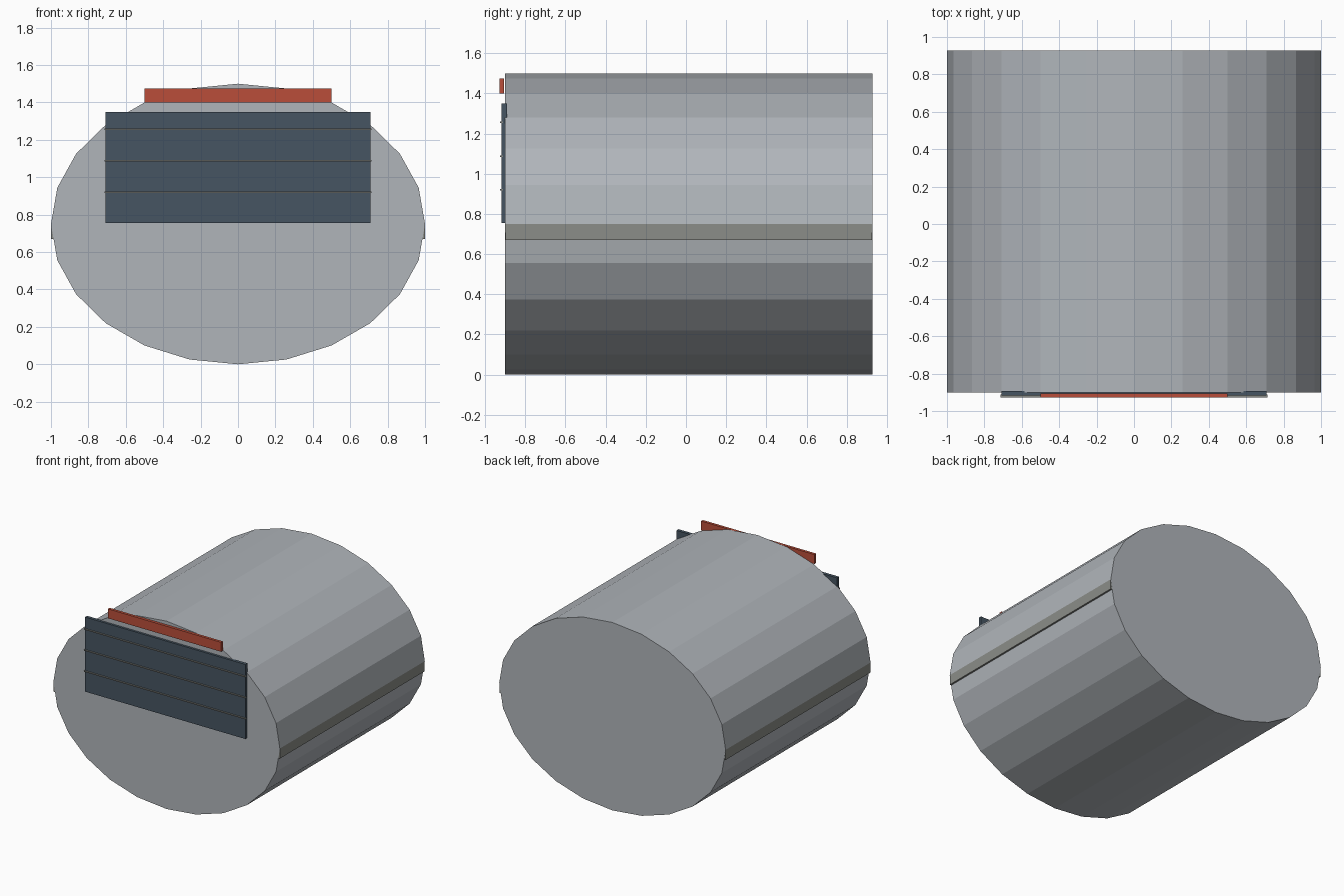
import bpy
import math

cube = bpy.data.objects.get("Cube")
if cube:
    bpy.data.objects.remove(cube, do_unlink=True)


def linear(c):
    return c / 12.92 if c <= 0.04045 else ((c + 0.055) / 1.055) ** 2.4


def material(name, r, g, b):
    colour = (linear(r), linear(g), linear(b), 1)
    mat = bpy.data.materials.new(name)
    mat.use_nodes = True
    mat.diffuse_color = colour
    bsdf = mat.node_tree.nodes["Principled BSDF"]
    bsdf.inputs["Base Color"].default_value = colour
    bsdf.inputs["Roughness"].default_value = 0.8
    return mat


metal = material("pale grey metal", 0.69, 0.71, 0.73)
concrete = material("warm grey", 0.545, 0.553, 0.533)
slate = material("slate blue", 0.275, 0.333, 0.384)
red = material("brick red", 0.73, 0.305, 0.225)


def finish(name, mat):
    obj = bpy.context.object
    obj.name = name
    obj.data.name = name
    obj.data.materials.append(mat)
    bpy.ops.object.transform_apply(location=False, rotation=True, scale=True)
    return obj


def box(name, mat, half_width, y0, y1, z0, z1):
    bpy.ops.mesh.primitive_cube_add(size=1, location=(0, (y0 + y1) / 2, (z0 + z1) / 2))
    bpy.context.object.scale = (2 * half_width, y1 - y0, z1 - z0)
    return finish(name, mat)


FRONT, BACK = -0.9, 0.928
MID = 0.75  # height of the hull axis

# Faceted elliptical hull lying along y
bpy.ops.mesh.primitive_cylinder_add(
    vertices=24, radius=1, depth=BACK - FRONT,
    location=(0, (FRONT + BACK) / 2, MID), rotation=(math.pi / 2, 0, 0))
bpy.context.object.scale = (1, MID, 1)
finish("hull", metal)

# Floor slab whose edges show along both sides
box("floor_slab", concrete, 1.0, FRONT + 0.001, BACK - 0.001, 0.67, MID)

# Front door with its thin horizontal seams
box("door", slate, 0.708, -0.918, -0.892, 0.755, 1.35)
for i in range(3):
    z = 0.92 + i * 0.168
    box(f"door_seam_{i + 1}", concrete, 0.713, -0.927, -0.912, z - 0.004, z + 0.004)

# Sign board above the door
box("sign_board", red, 0.5, -0.928, -0.906, 1.4, 1.475)
